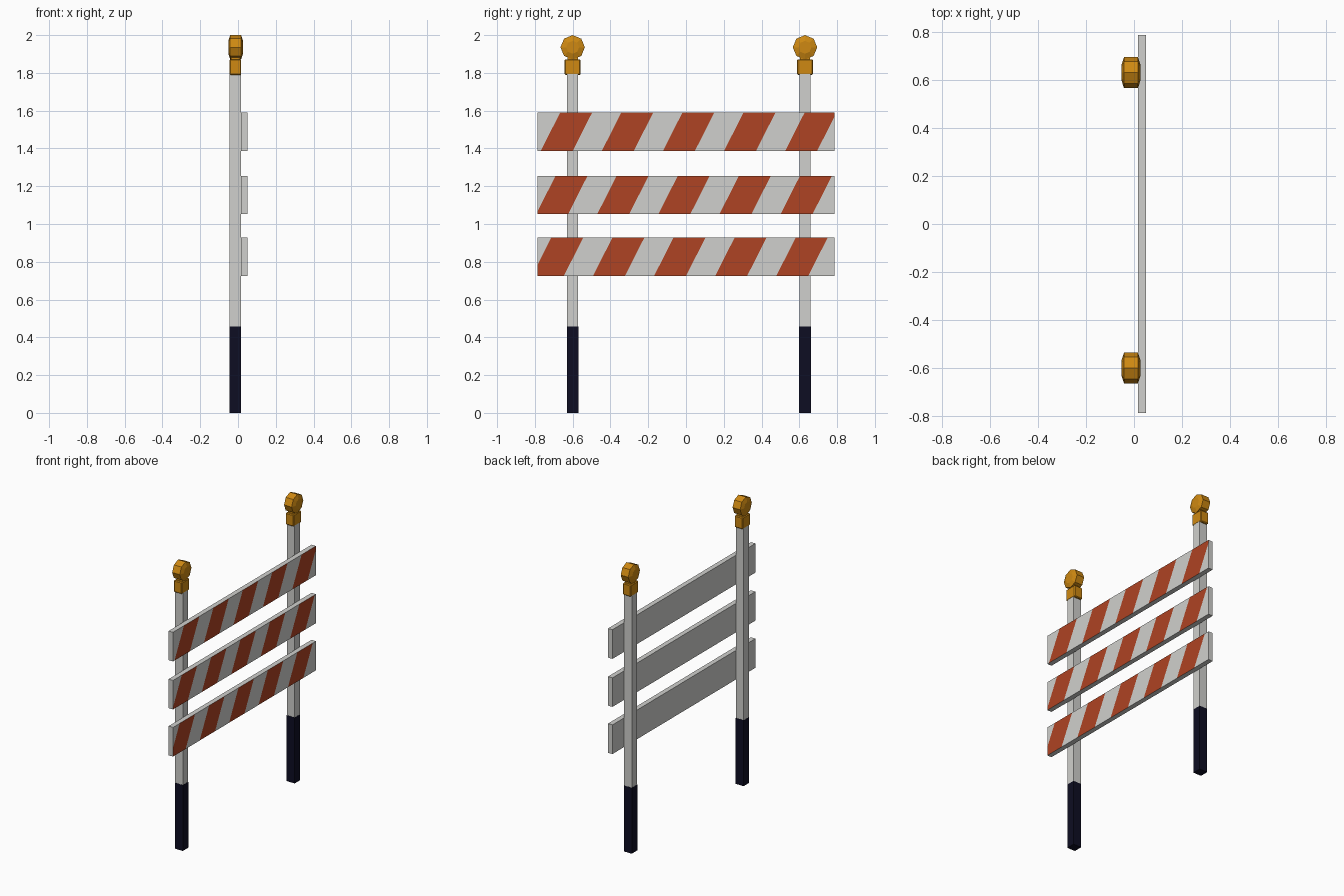
import bpy, bmesh, math
from mathutils import Matrix, Vector

if "Cube" in bpy.data.objects:
    bpy.data.objects.remove(bpy.data.objects["Cube"])


def material(name, rgb):
    m = bpy.data.materials.new(name)
    m.diffuse_color = (*rgb, 1)
    m.use_nodes = True
    m.node_tree.nodes["Principled BSDF"].inputs["Base Color"].default_value = m.diffuse_color
    return m


WHITE = material("off_white", (0.63, 0.63, 0.61))
ORANGE = material("stripe_orange", (0.43, 0.057, 0.017))
AMBER = material("lamp_amber", (0.62, 0.25, 0.006))
DARK = material("dark_navy", (0.004, 0.004, 0.016))


def finish(name, bm, *mats):
    bmesh.ops.recalc_face_normals(bm, faces=bm.faces[:])
    me = bpy.data.meshes.new(name)
    bm.to_mesh(me)
    bm.free()
    for m in mats:
        me.materials.append(m)
    ob = bpy.data.objects.new(name, me)
    bpy.context.collection.objects.link(ob)
    return ob


def box_bm(lo, hi):
    bm = bmesh.new()
    bmesh.ops.create_cube(bm, size=1)
    for v in bm.verts:
        v.co = [(a + b) / 2 + c * (b - a) for a, b, c in zip(lo, hi, v.co)]
    return bm


# striped boards: slanted cuts, coloured on the front side only
PITCH, WIDTH, SLANT = 0.3235, 0.169, 0.103 / 0.203


def board(name, z0, z1, start):
    bm = box_bm((0.016, -0.786, z0), (0.05, 0.786, z1))
    for k in range(-1, 6):
        for edge in (0, WIDTH):
            bmesh.ops.bisect_plane(
                bm, geom=bm.verts[:] + bm.edges[:] + bm.faces[:],
                plane_co=(0, start + k * PITCH + edge, z0),
                plane_no=Vector((0, 1, -SLANT)).normalized())
    bm.normal_update()
    for f in bm.faces:
        c = f.calc_center_median()
        phase = (c.y - SLANT * (c.z - z0) - start) % PITCH
        f.material_index = int(f.normal.x > 0.9 and phase < WIDTH)
    finish(name, bm, WHITE, ORANGE)


board("top_board", 1.387, 1.59, -0.769)
board("middle_board", 1.053, 1.255, -0.793)
board("bottom_board", 0.725, 0.928, -0.816)


# warning lamp: eight-sided disc with slightly domed faces
def lamp(name, y):
    bm = bmesh.new()
    rings = []
    for x, r in ((-0.039, 0.034), (-0.029, 0.0645), (0.029, 0.0645), (0.039, 0.034)):
        rings.append([bm.verts.new((x - 0.0125, y + r * math.sin(a * math.pi / 4),
                                    1.9355 + r * math.cos(a * math.pi / 4)))
                      for a in range(8)])
    for a, b in zip(rings, rings[1:]):
        for i in range(8):
            j = (i + 1) % 8
            bm.faces.new((a[i], a[j], b[j], b[i]))
    bm.faces.new(rings[0])
    bm.faces.new(rings[-1])
    finish(name, bm, AMBER)


for side, y in (("left", -0.6), ("right", 0.63)):
    # post with dark foot sleeve
    finish(side + "_post", box_bm((-0.0445, y - 0.029, 0.457), (0.016, y + 0.029, 1.795)), WHITE)
    finish(side + "_foot", box_bm((-0.045, y - 0.0305, 0), (0.0165, y + 0.0305, 0.458)), DARK)
    # lamp battery box, slightly bevelled, with a neck under the lamp
    base = box_bm((-0.0455, y - 0.0425, 1.79), (0.017, y + 0.0425, 1.872))
    bmesh.ops.bevel(base, geom=base.edges[:], offset=0.005, segments=1, affect='EDGES')
    finish(side + "_lamp_base", base, AMBER)
    finish(side + "_lamp_neck", box_bm((-0.036, y - 0.027, 1.86), (0.011, y + 0.027, 1.892)), AMBER)
    lamp(side + "_lamp", y)
